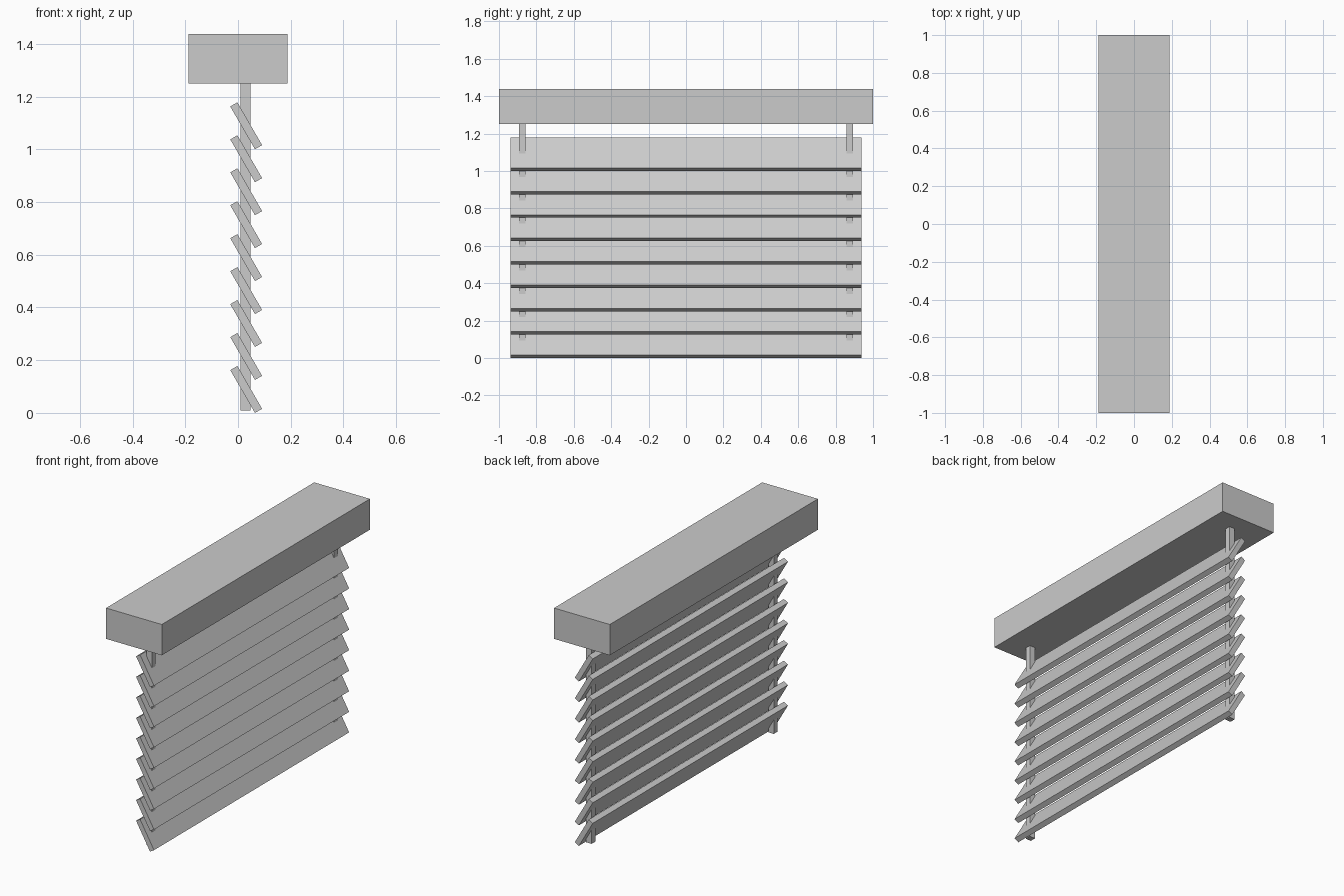
import bpy
from math import radians

if "Cube" in bpy.data.objects:
    bpy.data.objects.remove(bpy.data.objects["Cube"])


def box(name, size, location, tilt=0.0):
    """Flat-faced box, optionally tilted about the y axis."""
    bpy.ops.mesh.primitive_cube_add(size=1, location=location, rotation=(0, tilt, 0))
    obj = bpy.context.object
    obj.name = name
    obj.scale = size
    bpy.ops.object.transform_apply(location=False, rotation=True, scale=True)
    return obj


# Head box that the blind hangs from
box("head_box", (0.375, 2.0, 0.1875), (0, 0, 1.34375))

# Nine slats tilted 60 degrees, high edge towards -x
for i in range(9):
    box(f"slat_{i + 1}", (0.1875, 1.875, 0.03125),
        (0.031, 0, 0.089 + 0.125 * i), radians(60))

# Two hanging ladder cords threaded through the slats
for name, side in (("cord_front", -1), ("cord_back", 1)):
    box(name, (0.037, 0.036, 1.24), (0.028, side * 0.875, 0.63))
